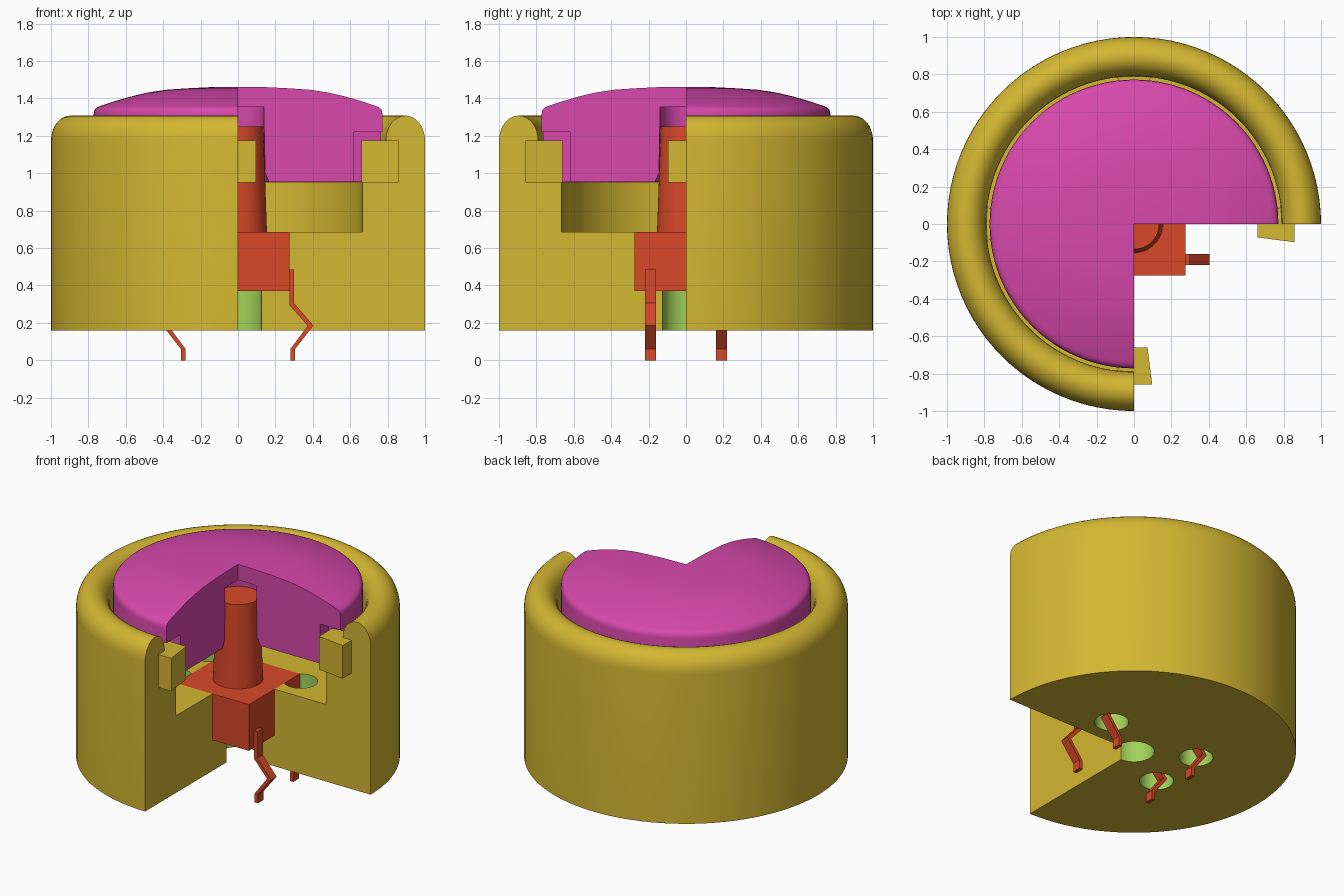
import bpy, bmesh, math
from mathutils import Matrix, Vector

if "Cube" in bpy.data.objects:
    bpy.data.objects.remove(bpy.data.objects["Cube"])


def material(name, rgb):
    lin = [(c / 255 / 12.92) if c < 11 else ((c / 255 + 0.055) / 1.055) ** 2.4 for c in rgb]
    m = bpy.data.materials.new(name)
    m.diffuse_color = (*lin, 1)
    m.use_nodes = True
    m.node_tree.nodes["Principled BSDF"].inputs["Base Color"].default_value = m.diffuse_color
    return m


YELLOW = material("yellow", (212, 183, 50))
MAGENTA = material("magenta", (216, 72, 172))
RED = material("red", (216, 72, 40))
GREEN = material("green", (162, 210, 90))


def finish(name, bm, mat):
    bmesh.ops.remove_doubles(bm, verts=bm.verts, dist=1e-5)
    bmesh.ops.recalc_face_normals(bm, faces=bm.faces)
    me = bpy.data.meshes.new(name)
    bm.to_mesh(me)
    bm.free()
    me.materials.append(mat)
    ob = bpy.data.objects.new(name, me)
    bpy.context.collection.objects.link(ob)
    return ob


def lathe(name, profile, mat, steps=96, centre=(0, 0)):
    """Revolve a closed (radius, z) outline about a vertical axis."""
    bm = bmesh.new()
    vs = [bm.verts.new((r, 0, z)) for r, z in profile]
    es = [bm.edges.new((a, b)) for a, b in zip(vs, vs[1:])]
    bmesh.ops.spin(bm, geom=vs + es, cent=(0, 0, 0), axis=(0, 0, 1),
                   angle=math.tau, steps=steps)
    bmesh.ops.remove_doubles(bm, verts=bm.verts, dist=1e-5)
    bmesh.ops.translate(bm, verts=bm.verts, vec=(*centre, 0))
    return finish(name, bm, mat)


def prism(name, outline, depth, mat):
    """Extrude a closed 3D outline along a vector."""
    bm = bmesh.new()
    f = bm.faces.new([bm.verts.new(p) for p in outline])
    new = bmesh.ops.extrude_face_region(bm, geom=[f], use_keep_orig=True)["geom"]
    bmesh.ops.translate(bm, verts=[v for v in new if isinstance(v, bmesh.types.BMVert)], vec=depth)
    return finish(name, bm, mat)


def box(name, lo, hi, mat):
    return prism(name, [(lo[0], lo[1], lo[2]), (hi[0], lo[1], lo[2]),
                        (hi[0], hi[1], lo[2]), (lo[0], hi[1], lo[2])],
                 (0, 0, hi[2] - lo[2]), mat)


def wedge(name, r0, r1, w0, w1, z0, z1, turn, mat):
    rot = Matrix.Rotation(turn, 3, 'Z')
    pts = [rot @ Vector(p) for p in ((r0, -w0, z0), (r1, -w1, z0), (r1, w1, z0), (r0, w0, z0))]
    return prism(name, pts, (0, 0, z1 - z0), mat)


def carve(ob, cutters):
    for c in cutters:
        mod = ob.modifiers.new("cut", 'BOOLEAN')
        mod.operation, mod.solver, mod.object = 'DIFFERENCE', 'EXACT', c
    dg = bpy.context.evaluated_depsgraph_get()
    me = bpy.data.meshes.new_from_object(ob.evaluated_get(dg))
    ob.modifiers.clear()
    ob.data = me
    for c in cutters:
        bpy.data.objects.remove(c)


def smooth(ob):
    bpy.ops.object.select_all(action='DESELECT')
    ob.select_set(True)
    bpy.context.view_layer.objects.active = ob
    bpy.ops.object.shade_smooth_by_angle(angle=math.radians(35))


def quadrant():
    return box("quarter_cutter", (0, -1.5, -0.5), (1.5, 0, 2), YELLOW)


QUARTERS = [i * math.pi / 2 for i in range(4)]

# Housing: cup with a rounded rim and a stepped well
rim = [(0.895 + 0.105 * math.cos(a), 1.175 + 0.133 * math.sin(a))
       for a in (math.pi * i / 16 for i in range(17))]
housing = lathe("housing", [(0, 0.16), (1, 0.16)] + rim +
                [(0.79, 0.95), (0.665, 0.95), (0.665, 0.685), (0, 0.685)], YELLOW)
holes = [(0, 0, 0.125)] + [(sx * 0.34, sy * 0.19, 0.105) for sx in (-1, 1) for sy in (-1, 1)]
cutters = [box("switch_cutter", (-0.275, -0.275, 0.37), (0.275, 0.275, 0.8), YELLOW)]
for x, y, r in holes:
    top = 0.5 if x == 0 else 0.8
    cutters.append(lathe("hole_cutter", [(0, 0), (r, 0), (r, top), (0, top)], YELLOW, 40, (x, y)))
carve(housing, cutters + [quadrant()])

# Green walls inside the drilled holes
housing.data.materials.clear()
housing.data.materials.append(YELLOW)
housing.data.materials.append(GREEN)
for p in housing.data.polygons:
    c = p.center
    drilled = abs(p.normal.z) < 0.1 and any(
        abs(math.hypot(c.x - x, c.y - y) - r) < 0.004
        and abs((c.x - x) * p.normal.x + (c.y - y) * p.normal.y) > 0.9 * r
        for x, y, r in holes)
    p.material_index = 1 if drilled and c.z < 0.68 else 0
smooth(housing)

# Guide keys around the well
for i, t in enumerate(QUARTERS):
    wedge(f"guide_key_{i}", 0.66, 0.857, 0.072, 0.097, 0.95, 1.175, t, YELLOW)

# Domed push cap with a shaft socket and key slots
cap = lathe("push_cap", [
    (0, 0.952), (0.772, 0.952), (0.772, 1.315), (0.768, 1.338), (0.755, 1.352), (0.735, 1.36),
    (0.66, 1.385), (0.57, 1.411), (0.48, 1.432), (0.385, 1.446), (0.29, 1.453), (0.15, 1.46),
    (0, 1.462)], MAGENTA)
cutters = [lathe("socket_cutter", [(0, 0.8), (0.168, 0.8), (0.168, 0.95), (0.145, 1.0),
                                   (0.138, 1.355), (0, 1.355)], MAGENTA, 48)]
cutters += [wedge("slot_cutter", 0.62, 0.86, 0.09, 0.122, 0.85, 1.22, t, MAGENTA)
            for t in QUARTERS]
carve(cap, cutters + [quadrant()])
cap.data.materials.clear()
cap.data.materials.append(MAGENTA)
smooth(cap)

# Switch body and tapered plunger
box("switch_body", (-0.275, -0.275, 0.37), (0.275, 0.275, 0.685), RED)
smooth(lathe("plunger", [(0, 0.68), (0.155, 0.68), (0.135, 1.25), (0, 1.25)], RED, 48))

# Four bent terminals
leg = [(0.275, 0.485), (0.30, 0.485), (0.30, 0.305), (0.403, 0.185), (0.305, 0.06), (0.305, 0),
       (0.28, 0), (0.28, 0.06), (0.373, 0.185), (0.275, 0.295)]
for sx in (-1, 1):
    for sy in (-1, 1):
        side = ("left" if sx < 0 else "right") + ("_front" if sy < 0 else "_back")
        prism(f"terminal_{side}", [(sx * x, sy * 0.19 - 0.03, z) for x, z in leg],
              (0, 0.06, 0), RED)
